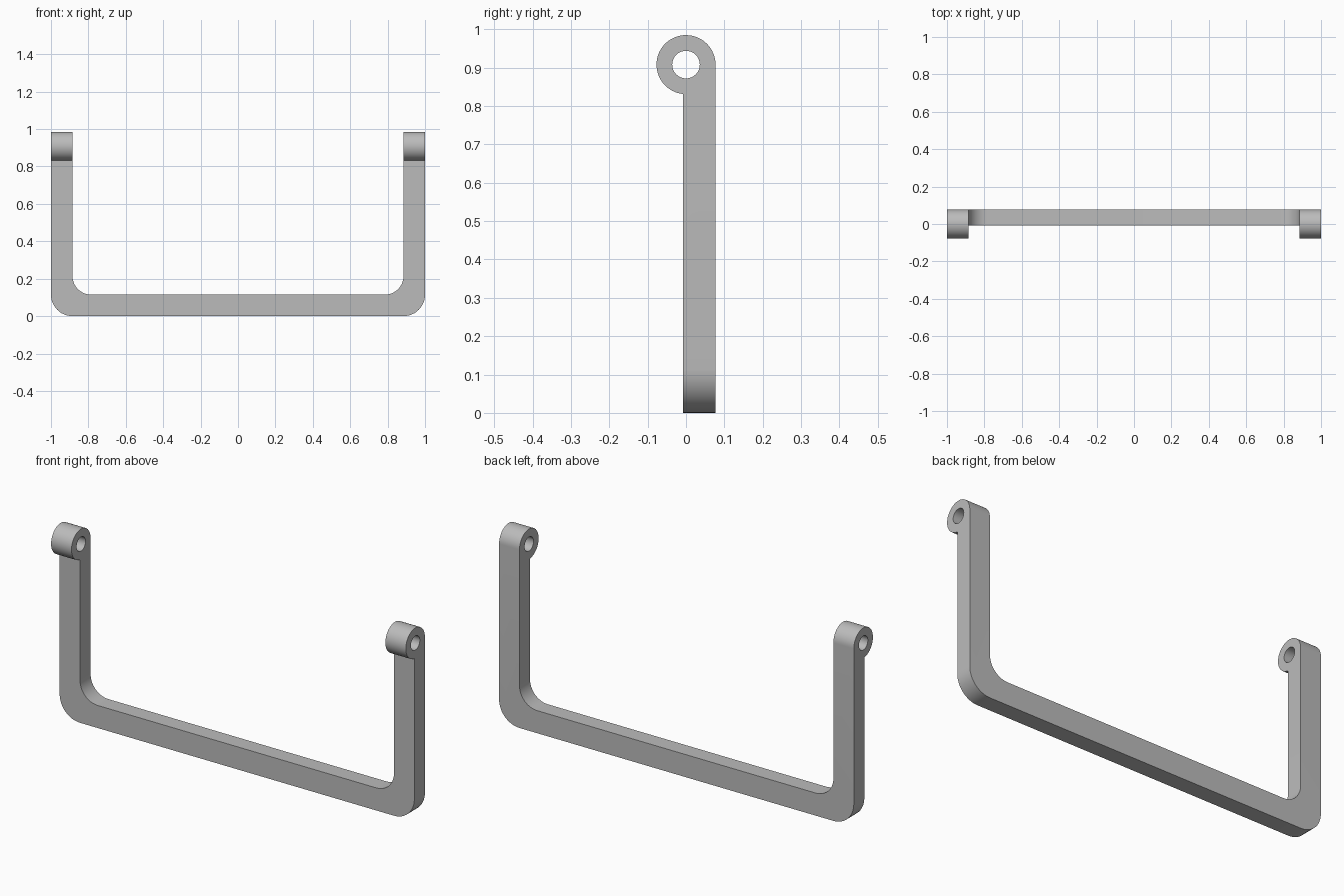
import bpy, bmesh
from math import pi, cos, sin, acos
from mathutils import Vector

cube = bpy.data.objects.get("Cube")
if cube:
    bpy.data.objects.remove(cube, do_unlink=True)

HALF, BAR = 1.0, 0.115            # half width, bar thickness
FRONT, BACK = -0.008, 0.077       # depth range of the bar
OUTER_R, INNER_R = 0.115, 0.1     # corner radii
EYE_Z, EYE_R, BORE_R = 0.908, 0.077, 0.036
END = 2 * pi - acos(FRONT / EYE_R)  # where the eye meets the bar front
SEAM = EYE_Z + EYE_R * sin(END)


def arc(cx, cy, r, a0, a1, n):
    return [(cx + r * cos(a0 + (a1 - a0) * i / n),
             cy + r * sin(a0 + (a1 - a0) * i / n)) for i in range(n + 1)]


def extrude_profile(bm, loops, place, offset):
    """Fill the closed loops (later ones are holes) and extrude them."""
    edges = []
    for loop in loops:
        vs = [bm.verts.new(place(*p)) for p in loop]
        edges += [bm.edges.new((v, vs[i - 1])) for i, v in enumerate(vs)]
    filled = bmesh.ops.triangle_fill(bm, edges=edges, use_beauty=True)
    faces = [g for g in filled["geom"] if isinstance(g, bmesh.types.BMFace)]
    new = bmesh.ops.extrude_face_region(bm, geom=faces, use_keep_orig=True)["geom"]
    bmesh.ops.translate(bm, vec=offset,
                        verts=[g for g in new if isinstance(g, bmesh.types.BMVert)])


bm = bmesh.new()

# U-shaped bar with rounded corners
inner = HALF - BAR
right = arc(HALF - OUTER_R, OUTER_R, OUTER_R, -pi / 2, 0, 12) + [(HALF, SEAM), (inner, SEAM)]
right += arc(inner - INNER_R, BAR + INNER_R, INNER_R, 0, -pi / 2, 12)
left = [(-x, z) for x, z in reversed(right)]
extrude_profile(bm, [right + left], lambda x, z: (x, FRONT, z), Vector((0, BACK - FRONT, 0)))

# Pivot eyes at the top of both legs
eye = arc(0, EYE_Z, EYE_R, 0, END, 36) + [(BACK, SEAM)]
bore = arc(0, EYE_Z, BORE_R, 0, 2 * pi, 32)[:-1]
for x in (-HALF, inner):
    extrude_profile(bm, [eye, bore], lambda y, z, x=x: (x, y, z), Vector((BAR, 0, 0)))

# Join legs and eyes into one closed skin
seam = [f for f in bm.faces if all(abs(v.co.z - SEAM) < 1e-4 for v in f.verts)]
bmesh.ops.delete(bm, geom=seam, context="FACES")
bmesh.ops.remove_doubles(bm, verts=bm.verts[:], dist=1e-4)
bmesh.ops.recalc_face_normals(bm, faces=bm.faces[:])
bmesh.ops.dissolve_limit(bm, angle_limit=0.01, verts=bm.verts[:], edges=bm.edges[:])

mesh = bpy.data.meshes.new("handle_bracket")
bm.to_mesh(mesh)
bm.free()
bracket = bpy.data.objects.new("handle_bracket", mesh)
bpy.context.collection.objects.link(bracket)

# Plain grey finish
grey = bpy.data.materials.new("plain_grey")
grey.use_nodes = True
colour = (0.5, 0.5, 0.5, 1)
grey.diffuse_color = colour
grey.node_tree.nodes["Principled BSDF"].inputs["Base Color"].default_value = colour
mesh.materials.append(grey)

bpy.ops.object.select_all(action="DESELECT")
bracket.select_set(True)
bpy.context.view_layer.objects.active = bracket
bpy.ops.object.shade_smooth_by_angle(angle=pi / 6)
